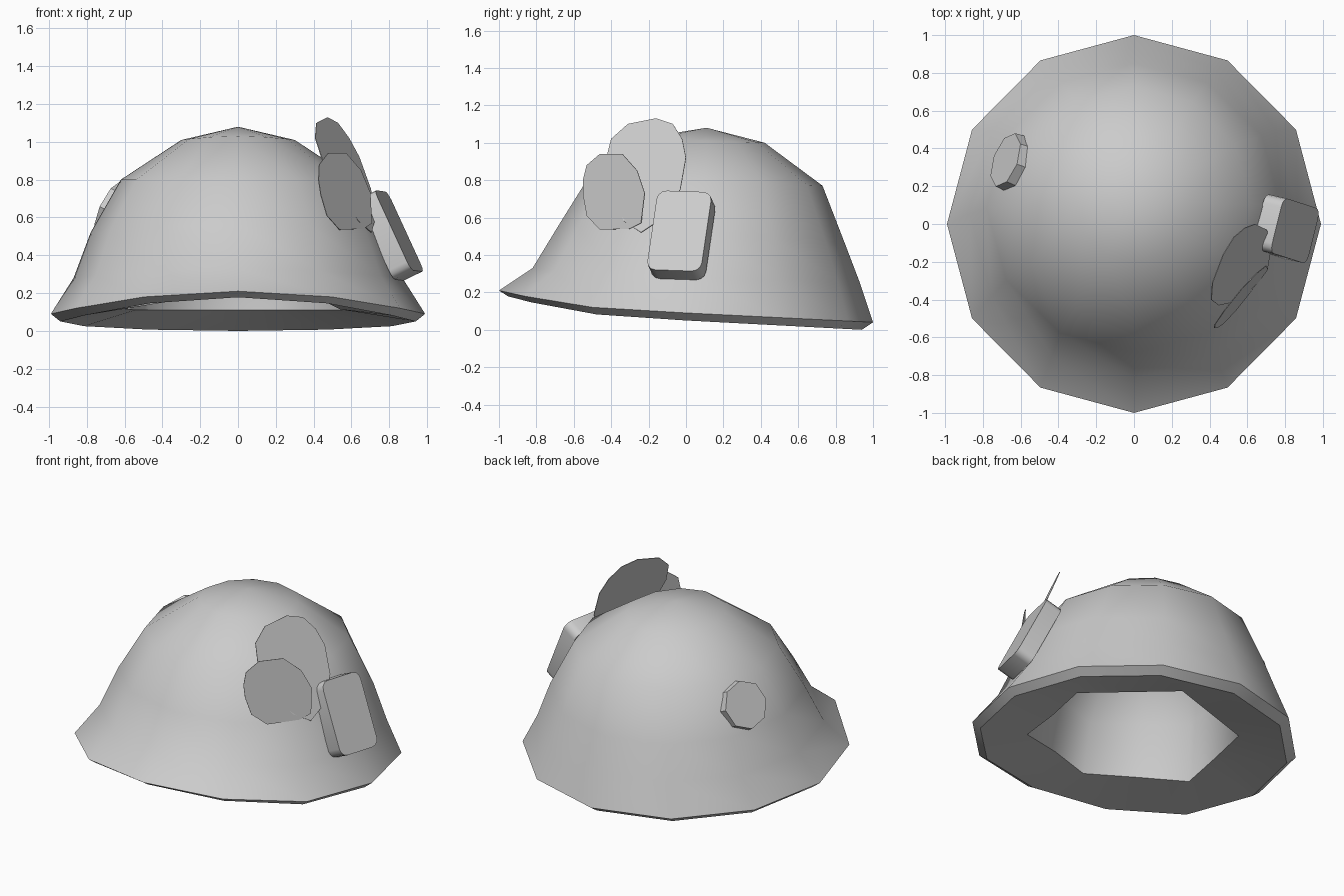
import bpy, bmesh
from math import sin, cos, pi, radians
from mathutils import Vector, Matrix

if "Cube" in bpy.data.objects:
    bpy.data.objects.remove(bpy.data.objects["Cube"])


def add_object(name, bm, smooth_angle=None):
    bmesh.ops.recalc_face_normals(bm, faces=bm.faces[:])
    me = bpy.data.meshes.new(name)
    bm.to_mesh(me)
    bm.free()
    ob = bpy.data.objects.new(name, me)
    bpy.context.collection.objects.link(ob)
    if smooth_angle:
        bpy.ops.object.select_all(action='DESELECT')
        ob.select_set(True)
        bpy.context.view_layer.objects.active = ob
        bpy.ops.object.shade_smooth_by_angle(angle=radians(smooth_angle))
    return ob


# Helmet shell: outer dome, rim, underside and inner dome in one loft
# each ring: half width, front y, back y, front z, side z, back z, hexagonal
rings = [
    (0.30, -0.20, 0.42, 1.03, 1.01, 1.00, False),
    (0.62, -0.53, 0.73, 0.80, 0.80, 0.77, False),
    (0.78, -0.68, 0.85, 0.56, 0.52, 0.46, False),
    (0.87, -0.82, 0.93, 0.33, 0.28, 0.25, False),
    (0.99, -1.00, 1.00, 0.21, 0.09, 0.04, False),
    (0.94, -0.95, 0.94, 0.178, 0.05, 0.00, False),
    (0.64, -0.65, 0.63, 0.19, 0.11, 0.11, True),
    (0.60, -0.57, 0.65, 0.50, 0.47, 0.42, True),
    (0.48, -0.40, 0.56, 0.76, 0.76, 0.73, True),
    (0.22, -0.13, 0.34, 0.96, 0.95, 0.94, True),
]
N = 12
bm = bmesh.new()
loops = []
for rx, yf, yb, zf, zs, zb, hexed in rings:
    loop = []
    for k in range(N):
        ang = k * pi / 6 - (radians(12) if hexed else 0)
        c, s = cos(ang), sin(ang)
        z = zs + ((zf - zs) * s * s if s < 0 else (zb - zs) * s)
        m = cos(pi / 6) if hexed and k % 2 == 0 else 1
        loop.append(bm.verts.new((rx * c * m, (yf + yb) / 2 + (yb - yf) / 2 * s * m, z)))
    loops.append(loop)
for a, b in zip(loops, loops[1:]):
    for k in range(N):
        j = (k + 1) % N
        bm.faces.new((a[k], a[j], b[j], b[k]))
for loop, apex in ((loops[0], (0, 0.11, 1.08)), (loops[-1], (0, 0.11, 1.0))):
    v = bm.verts.new(apex)
    for k in range(N):
        bm.faces.new((loop[k], loop[(k + 1) % N], v))
for f in bm.faces:
    f.smooth = True
# crisp rim edges
for loop in loops[4:7]:
    for k in range(N):
        bm.edges.get((loop[k], loop[(k + 1) % N])).smooth = False
add_object("helmet_shell", bm)


def frame(center, normal, up):
    n = Vector(normal).normalized()
    x = Vector(up).cross(n).normalized()
    y = n.cross(x)
    m = Matrix((x, y, n)).transposed().to_4x4()
    m.translation = center
    return m


# Rounded box strapped to the right side
bm = bmesh.new()
bmesh.ops.create_cube(bm, size=1)
bmesh.ops.scale(bm, vec=(0.30, 0.47, 0.11), verts=bm.verts[:])
corners = [e for e in bm.edges if abs(e.verts[0].co.z - e.verts[1].co.z) > 0.01]
bmesh.ops.bevel(bm, geom=corners, offset=0.05, segments=3, profile=0.5, affect='EDGES')
bm.transform(frame((0.805, -0.025, 0.505), (0.87, -0.2, 0.43), (-0.185, 0.06, 0.42)))
add_object("side_box", bm, 40)


# Thin leaf-like plates: side outline (y, z) lying on plane x = a + b*y + c*z
def plate(name, a, b, c, outline):
    bm = bmesh.new()
    bm.faces.new([bm.verts.new((a + b * y + c * z, y, z)) for y, z in outline])
    ob = add_object(name, bm)
    mod = ob.modifiers.new("thickness", 'SOLIDIFY')
    mod.thickness = 0.004
    mod.offset = 0


plate("large_plate", 1.05, 0.47, -0.445, [
    (-0.43, 0.90), (-0.40, 1.02), (-0.31, 1.10), (-0.16, 1.13), (-0.07, 1.10),
    (-0.02, 1.02), (0.0, 0.92), (-0.03, 0.75), (-0.12, 0.60), (-0.24, 0.52),
    (-0.33, 0.58), (-0.41, 0.72)])
plate("small_plate", 0.985, 0.80, -0.15, [
    (-0.55, 0.72), (-0.55, 0.80), (-0.53, 0.88), (-0.46, 0.94), (-0.34, 0.94),
    (-0.26, 0.85), (-0.22, 0.73), (-0.24, 0.57), (-0.30, 0.54), (-0.46, 0.535),
    (-0.53, 0.61)])

# Eight-sided stud on the left side
bm = bmesh.new()
bmesh.ops.create_cone(bm, cap_ends=True, segments=8, radius1=0.155, radius2=0.15, depth=0.06)
bm.transform(frame((-0.655, 0.33, 0.645), (-0.82, 0.30, 0.42), (0, 0, 1)))
add_object("left_stud", bm)
